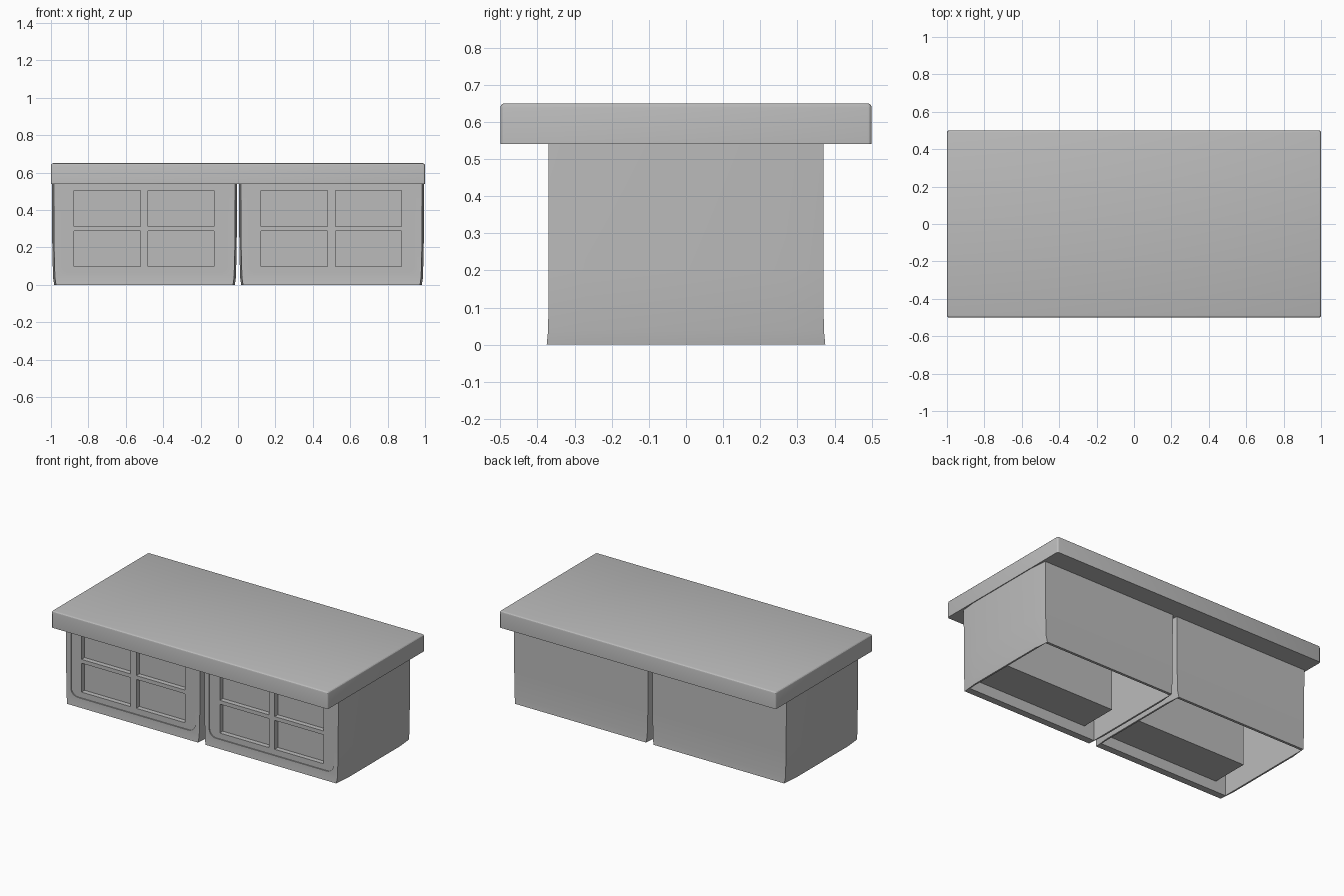
import bpy
import bmesh
from mathutils import Matrix, Vector

if "Cube" in bpy.data.objects:
    bpy.data.objects.remove(bpy.data.objects["Cube"], do_unlink=True)

grey = bpy.data.materials.new("plain grey")
grey.use_nodes = True
grey.diffuse_color = (0.5, 0.5, 0.5, 1)
grey.node_tree.nodes["Principled BSDF"].inputs["Base Color"].default_value = (0.5, 0.5, 0.5, 1)


def to_object(name, bm):
    bmesh.ops.recalc_face_normals(bm, faces=bm.faces)
    mesh = bpy.data.meshes.new(name)
    bm.to_mesh(mesh)
    bm.free()
    mesh.materials.append(grey)
    obj = bpy.data.objects.new(name, mesh)
    bpy.context.collection.objects.link(obj)
    return obj


def box(name, lo, hi, bevel=0.0, segments=3, pick=None):
    """Box between two corners; bevels the edges that pick() accepts."""
    lo, hi = Vector(lo), Vector(hi)
    bm = bmesh.new()
    size = hi - lo
    bmesh.ops.create_cube(bm, size=1, matrix=Matrix.Translation((lo + hi) / 2) @ Matrix.Diagonal((*size, 1)))
    if bevel:
        edges = [e for e in bm.edges if pick(e)]
        bmesh.ops.bevel(bm, geom=edges, offset=bevel, segments=segments, profile=0.5, affect="EDGES")
    return to_object(name, bm)


def cut(obj, cutter):
    mod = obj.modifiers.new("cut", "BOOLEAN")
    mod.operation = "DIFFERENCE"
    mod.solver = "EXACT"
    mod.object = cutter
    bpy.context.view_layer.objects.active = obj
    bpy.ops.object.modifier_apply(modifier=mod.name)
    bpy.data.objects.remove(cutter, do_unlink=True)


def smooth(obj):
    bpy.ops.object.select_all(action="DESELECT")
    obj.select_set(True)
    bpy.context.view_layer.objects.active = obj
    bpy.ops.object.shade_smooth_by_angle(angle=0.5)


def cabinet_shell():
    """Slightly bowed body with a flared foot, built from stacked rings."""
    bm = bmesh.new()
    rings = []
    for z, hx, hy in ((0, 0.483, 0.375), (0.04, 0.489, 0.371), (0.2, 0.493, 0.37), (0.54, 0.495, 0.37)):
        half = [(hx - 0.01, -hy), (hx, -0.27), (hx, 0.27), (hx - 0.01, hy)]
        ring = half + [(-x, y) for x, y in reversed(half)]
        rings.append([bm.verts.new((x, y, z)) for x, y in ring])
    for low, high in zip(rings, rings[1:]):
        for i in range(len(low)):
            j = (i + 1) % len(low)
            bm.faces.new((low[i], low[j], high[j], high[i]))
    bm.faces.new(rings[0])
    bm.faces.new(rings[-1])
    return to_object("left_cabinet", bm)


# Worktop with softened top and corners
top_slab = box("worktop", (-1, -0.5, 0.54), (1, 0.5, 0.65), 0.012, 3,
               lambda e: max(v.co.z for v in e.verts) > 0.6)
smooth(top_slab)

# Cabinet body, hollow and open underneath
cabinet = cabinet_shell()
cut(cabinet, box("hollow", (-0.472, -0.33, -0.1), (0.472, 0.358, 0.53)))

# Shallow front panel with rounded lower corners
cut(cabinet, box("panel_cutter", (-0.45, -0.5, 0.06), (0.45, -0.364, 0.7), 0.05, 5,
                 lambda e: all(v.co.z < 0.1 for v in e.verts)
                 and abs(e.verts[0].co.y - e.verts[1].co.y) > 0.1))

# Four window openings
for x0, x1 in ((-0.377, -0.022), (0.02, 0.373)):
    for z0, z1 in ((0.098, 0.287), (0.312, 0.505)):
        cut(cabinet, box("window_cutter", (x0, -0.5, z0), (x1, -0.3, z1)))
smooth(cabinet)

# Solid pane block set behind the openings
panes = box("left_window_panes", (-0.4, -0.332, 0.07), (0.4, -0.08, 0.532))

# Place one cabinet on each side
for part in (cabinet, panes):
    part.location.x = 0.5
    twin = part.copy()
    twin.name = part.name.replace("left", "right")
    twin.location.x = -0.5
    bpy.context.collection.objects.link(twin)
